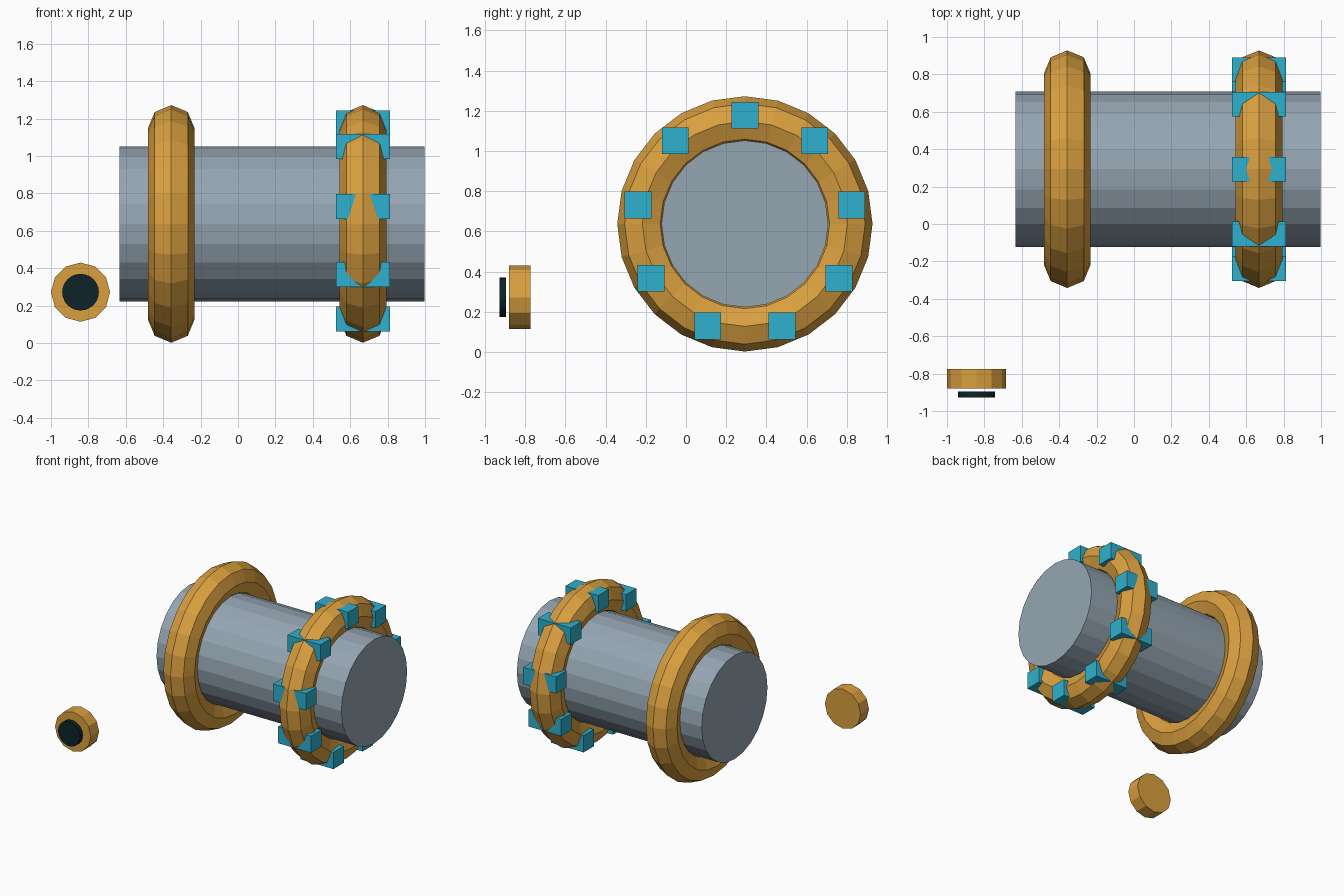
import bpy
from math import pi, sin, cos

cube = bpy.data.objects.get("Cube")
if cube:
    bpy.data.objects.remove(cube, do_unlink=True)


def material(name, rgb):
    m = bpy.data.materials.new(name)
    m.use_nodes = True
    colour = (*rgb, 1)
    m.diffuse_color = colour
    m.node_tree.nodes["Principled BSDF"].inputs["Base Color"].default_value = colour
    return m


steel = material("steel grey", (0.30, 0.38, 0.45))
amber = material("amber", (0.70, 0.35, 0.05))
cyan = material("cyan", (0.027, 0.44, 0.62))
dark = material("dark teal", (0.004, 0.017, 0.02))


def finish(name, mat):
    ob = bpy.context.object
    ob.name = name
    ob.data.materials.append(mat)
    return ob


def cylinder(name, mat, centre, radius, depth, sides, rotation):
    bpy.ops.mesh.primitive_cylinder_add(vertices=sides, radius=radius, depth=depth,
                                        location=centre, rotation=rotation)
    return finish(name, mat)


AXIS_Y, AXIS_Z = 0.293, 0.637
ALONG_X, ALONG_Y = (0, pi / 2, 0), (pi / 2, 0, 0)
RING_X = {"plain_ring": -0.357, "studded_ring": 0.668}

# Main barrel
cylinder("barrel", steel, (0.182, AXIS_Y, AXIS_Z), 0.415, 1.632, 24, ALONG_X)

# Faceted rings around the barrel
for name, x in RING_X.items():
    bpy.ops.mesh.primitive_torus_add(major_segments=24, minor_segments=8,
                                     major_radius=0.51, minor_radius=0.125,
                                     location=(x, AXIS_Y, AXIS_Z), rotation=ALONG_X)
    finish(name, amber)

# Upright blocks set through the second ring
for i in range(9):
    a = 2 * pi * i / 9
    bpy.ops.mesh.primitive_cube_add(
        size=1, location=(RING_X["studded_ring"], AXIS_Y + 0.54 * sin(a), AXIS_Z + 0.54 * cos(a)))
    block = finish(f"ring_block_{i + 1}", cyan)
    block.scale = (0.29, 0.133, 0.133)

# Detached round lamp and its dark lens
cylinder("lamp_body", amber, (-0.842, -0.827, 0.272), 0.158, 0.105, 12, ALONG_Y)
cylinder("lamp_lens", dark, (-0.842, -0.911, 0.272), 0.098, 0.033, 24, ALONG_Y)
